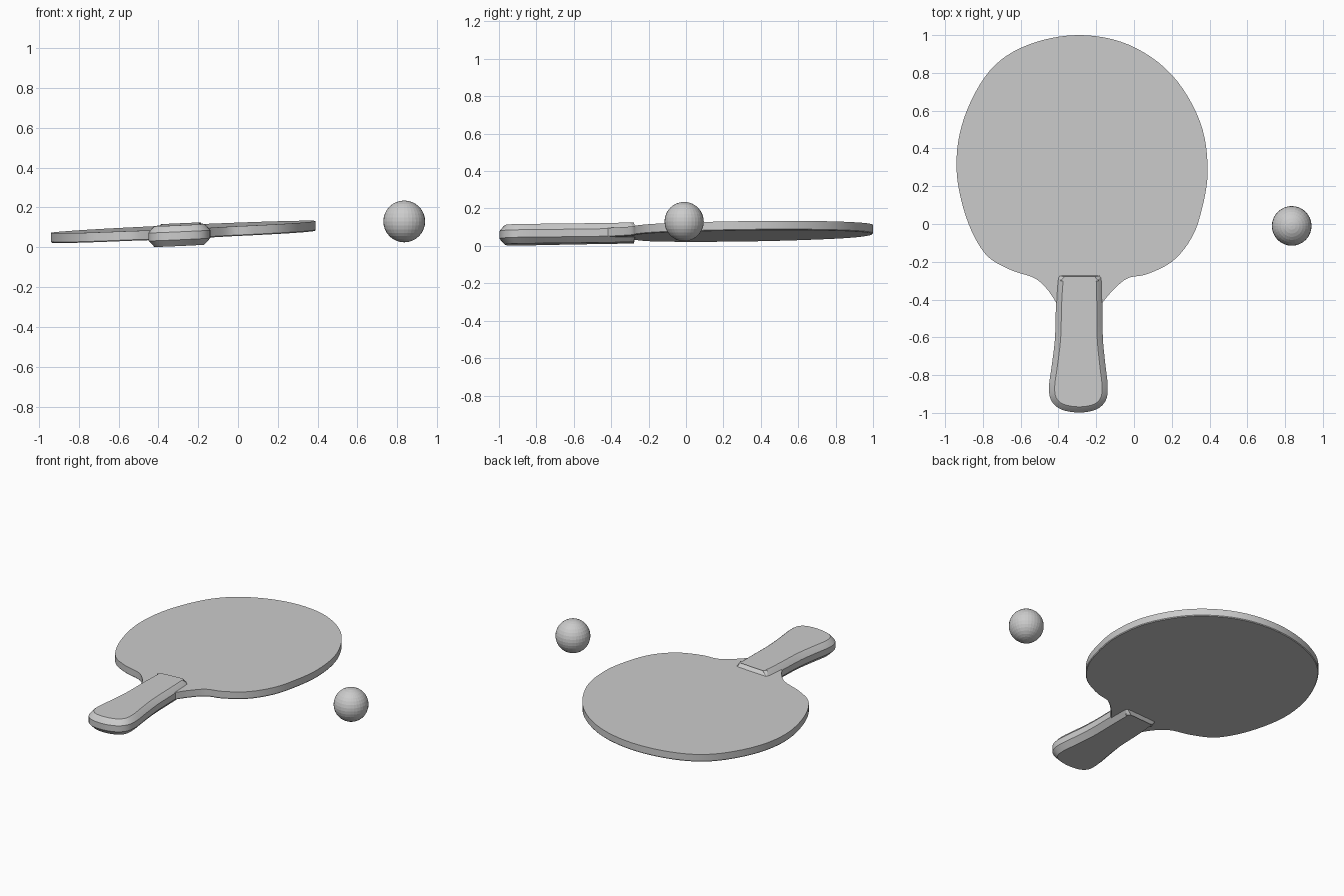
import bpy, bmesh, math
from mathutils import Vector

if "Cube" in bpy.data.objects:
    bpy.data.objects.remove(bpy.data.objects["Cube"])


def spline(pts, steps=6, closed=False):
    """Smooth 2D curve through a few outline points."""
    n, out = len(pts), []
    get = lambda i: Vector(pts[i % n] if closed else pts[max(0, min(n - 1, i))])
    for i in range(n if closed else n - 1):
        a, b, c, d = (get(i + k) for k in (-1, 0, 1, 2))
        for s in range(steps):
            t = s / steps
            out.append(0.5 * (2 * b + (c - a) * t + (2 * a - 5 * b + 4 * c - d) * t * t
                              + (3 * b - a - 3 * c + d) * t ** 3))
    if not closed:
        out.append(Vector(pts[-1]))
    return out


def inset(pts, d):
    """Move a counter-clockwise outline inwards by d."""
    n, out = len(pts), []
    for i, p in enumerate(pts):
        t = (pts[(i + 1) % n] - pts[i - 1]).normalized()
        out.append(p + Vector((-t.y, t.x)) * d)
    return out


def tilt(x, y):
    """Height of the slightly tilted bat's middle plane."""
    return 0.086 + 0.045 * x + 0.015 * y


def slab(name, outline, levels):
    """Stack inset copies of an outline: levels are (height, inset)."""
    bm = bmesh.new()
    rings = [[bm.verts.new((p.x, p.y, tilt(p.x, p.y) + z)) for p in inset(outline, d)]
             for z, d in levels]
    n = len(outline)
    for lo, hi in zip(rings, rings[1:]):
        for i in range(n):
            j = (i + 1) % n
            bm.faces.new((lo[i], lo[j], hi[j], hi[i]))
    bm.faces.new(rings[0][::-1])
    bm.faces.new(rings[-1])
    bmesh.ops.recalc_face_normals(bm, faces=bm.faces)
    me = bpy.data.meshes.new(name)
    bm.to_mesh(me)
    bm.free()
    ob = bpy.data.objects.new(name, me)
    bpy.context.collection.objects.link(ob)
    return ob


def smooth(ob, deg=25):
    bpy.ops.object.select_all(action='DESELECT')
    ob.select_set(True)
    bpy.context.view_layer.objects.active = ob
    bpy.ops.object.shade_smooth_by_angle(angle=math.radians(deg))


# Blade with flared neck running into the handle
blade_pts = [(-0.17, -0.42), (-0.115, -0.355), (-0.035, -0.288), (0.07, -0.265), (0.2, -0.2),
             (0.295, -0.09), (0.352, 0.05), (0.39, 0.28), (0.35, 0.54), (0.2, 0.79),
             (-0.03, 0.95), (-0.3, 1.0), (-0.57, 0.945), (-0.765, 0.81), (-0.9, 0.56),
             (-0.94, 0.3), (-0.89, 0.04), (-0.79, -0.155), (-0.66, -0.24), (-0.53, -0.285),
             (-0.46, -0.345), (-0.41, -0.42)]
smooth(slab("blade", spline(blade_pts),
            [(-0.025, 0.004), (-0.02, 0), (0.024, 0)]))

# Handle with chamfered faces on both sides
handle_pts = [(-0.29, -0.998), (-0.2, -0.982), (-0.15, -0.935), (-0.139, -0.86), (-0.152, -0.74),
              (-0.165, -0.6), (-0.167, -0.42), (-0.17, -0.3), (-0.178, -0.278), (-0.2, -0.27),
              (-0.375, -0.27), (-0.397, -0.278), (-0.405, -0.3), (-0.413, -0.42), (-0.418, -0.6),
              (-0.434, -0.74), (-0.45, -0.86), (-0.438, -0.935), (-0.385, -0.982)]
smooth(slab("handle", spline(handle_pts, 4, True),
            [(-0.052, 0.03), (-0.02, 0), (0.02, 0), (0.046, 0.022), (0.052, 0.03)]))

# Ball
bpy.ops.mesh.primitive_uv_sphere_add(segments=32, ring_count=16, radius=0.105,
                                     location=(0.835, -0.01, 0.13))
bpy.context.object.name = "ball"
